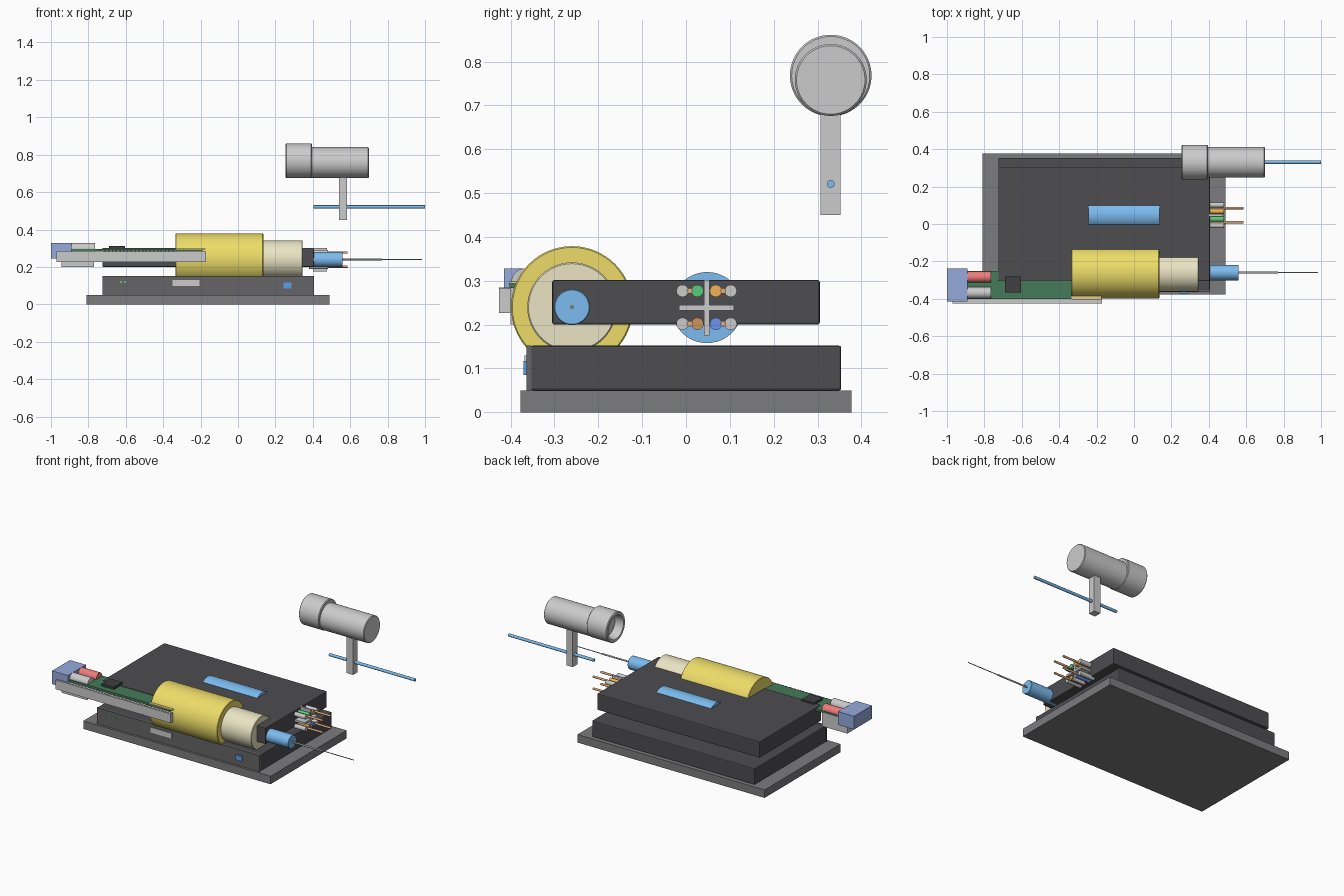
import bpy, bmesh, math
from mathutils import Matrix

if "Cube" in bpy.data.objects:
    bpy.data.objects.remove(bpy.data.objects["Cube"])

MATS = {}
COL = {"plate": (.2, .2, .21), "dark": (.075, .075, .083), "yellow": (.85, .72, .14),
       "cream": (.83, .78, .55), "blue": (.2, .5, .86), "pcb": (.06, .2, .1),
       "chip": (.05, .05, .055), "conn": (.3, .4, .72), "red": (.85, .2, .2),
       "copper": (.75, .4, .2), "green": (.1, .6, .2), "orange": (.85, .45, .1),
       "brown": (.6, .3, .1), "royal": (.15, .3, .85), "usb": (.1, .35, .8),
       "panel": (.13, .13, .135), "gold": (.8, .6, .25)}


def paint(ob, key):
    if key:
        if key not in MATS:
            MATS[key] = bpy.data.materials.new(key + "_paint")
            MATS[key].diffuse_color = (*COL[key], 1)
        ob.data.materials.append(MATS[key])
    return ob


def make(name, bm, key):
    bmesh.ops.recalc_face_normals(bm, faces=bm.faces)
    me = bpy.data.meshes.new(name)
    bm.to_mesh(me)
    bm.free()
    ob = bpy.data.objects.new(name, me)
    bpy.context.collection.objects.link(ob)
    return paint(ob, key)


def box(name, x, y, z, key=None, bevel=0):
    """Box from (min, max) ranges on each axis."""
    bm = bmesh.new()
    bmesh.ops.create_cube(bm, size=1)
    for v in bm.verts:
        v.co = [(a + b) / 2 + c * (b - a) for c, (a, b) in zip(v.co, (x, y, z))]
    ob = make(name, bm, key)
    if bevel:
        m = ob.modifiers.new("bevel", "BEVEL")
        m.width, m.segments = bevel, 2
    return ob


def lathe(name, profile, y, z, key=None, n=48):
    """Revolve (x, radius) points about an x-parallel axis; ends are capped."""
    bm = bmesh.new()
    rings = []
    for px, r in profile:
        rings.append([bm.verts.new((px, y + r * math.cos(2 * math.pi * i / n),
                                    z + r * math.sin(2 * math.pi * i / n))) for i in range(n)])
    for a, b in zip(rings, rings[1:]):
        for i in range(n):
            bm.faces.new((a[i], a[(i + 1) % n], b[(i + 1) % n], b[i]))
    bm.faces.new(rings[0])
    bm.faces.new(rings[-1])
    ob = make(name, bm, key)
    bpy.ops.object.select_all(action="DESELECT")
    ob.select_set(True)
    bpy.context.view_layer.objects.active = ob
    bpy.ops.object.shade_smooth_by_angle(angle=math.radians(35))
    return ob


def rod(name, x0, x1, r, y, z, key=None, n=48, c=0):
    prof = [(x0, r), (x1, r)]
    if c:
        prof = [(x0, r - c), (x0 + c, r), (x1 - c, r), (x1, r - c)]
    return lathe(name, prof, y, z, key, n)


# base plate and stacked housings
box("base_plate", (-.81, .49), (-.377, .377), (0, .05), "plate")
box("lower_housing", (-.725, .405), (-.354, .354), (.05, .152), "dark", .005)
box("front_panel", (-.725, .405), (-.364, -.352), (.05, .152), "panel")
box("upper_housing", (-.725, .405), (-.305, .305), (.2, .302), "dark", .005)

# front panel details
for i, x in enumerate((-.625, -.605)):
    box(f"indicator_light_{i}", (x - .005, x + .005), (-.367, -.36), (.115, .125), "green")
box("panel_slot", (-.35, -.205), (-.368, -.36), (.097, .13))
box("panel_port", (.242, .286), (-.371, -.36), (.085, .117), "usb")

# drum sunk through the upper housing
rod("inner_drum", -.243, .136, .081, .048, .239, "blue")

# stepped motor assembly at the front
Y, Z = -.26, .24
rod("large_barrel", -.335, .135, .139, Y, Z, "yellow", 64, .003)
rod("middle_barrel", .13, .345, .102, Y, Z, "cream", 64, .003)
rod("small_barrel", .34, .56, .041, Y, Z, "blue", 40, .002)
rod("shaft", .555, .77, .005, Y, Z, None, 16)
rod("needle_tip", .765, .985, .0025, Y, Z, None, 12)

# cable bundle: cross divider and four twisted pairs
box("divider_upright", (.4, .475), (.041, .054), (.175, .302))
box("divider_crossbar", (.4, .475), (-.016, .11), (.232, .245))
for z, cols in ((.277, ("green", "orange")), (.202, ("brown", "royal"))):
    for s, col in zip((-1, 1), cols):
        tag = f"{col}_pair"
        rod(f"{tag}_coloured_wire", .38, .48, .014, .047 + s * .021, z, col, 20)
        rod(f"{tag}_white_wire", .38, .48, .014, .047 + s * .055, z, None, 20)
        rod(f"{tag}_copper_core", .39, .585, .0065, .047 + s * .038, z, "copper", 12)

# circuit board with its parts
box("circuit_board", (-.9, -.19), (-.402, -.25), (.284, .297), "pcb")
box("board_chip", (-.69, -.605), (-.367, -.282), (.295, .312), "chip")
box("end_connector", (-1, -.89), (-.415, -.238), (.245, .328), "conn")
rod("red_jack", -.895, -.765, .03, -.283, .298, "red", 32)
rod("grey_jack", -.895, -.765, .03, -.368, .298, None, 32)
box("under_board_block", (-.945, -.77), (-.4, -.25), (.2, .286))
box("edge_contacts", (-.335, -.175), (-.404, -.385), (.294, .298), "gold")

# edge header rail with a row of pins
box("header_rail", (-.97, -.17), (-.426, -.4), (.226, .282))
for i in range(40):
    x = -.96 + i * .02
    box(f"header_pin_{i}", (x - .006, x + .006), (-.426, -.404), (.281, .285))

# hooded camera on a post with a rod
rod("camera_body", .385, .7, .082, .33, .758, None, 64, .004)
lathe("camera_hood", [(.31, .068), (.255, .074), (.255, .089), (.259, .093),
                      (.391, .093), (.395, .089)], .33, .768, None, 64)
box("camera_post", (.54, .584), (.307, .352), (.45, .69))
rod("guide_rod", .405, 1, .009, .33, .521, "blue", 24)

for m in bpy.data.materials:
    if m.users and not m.is_grease_pencil:
        m.use_nodes = True
        m.node_tree.nodes["Principled BSDF"].inputs["Base Color"].default_value = m.diffuse_color
